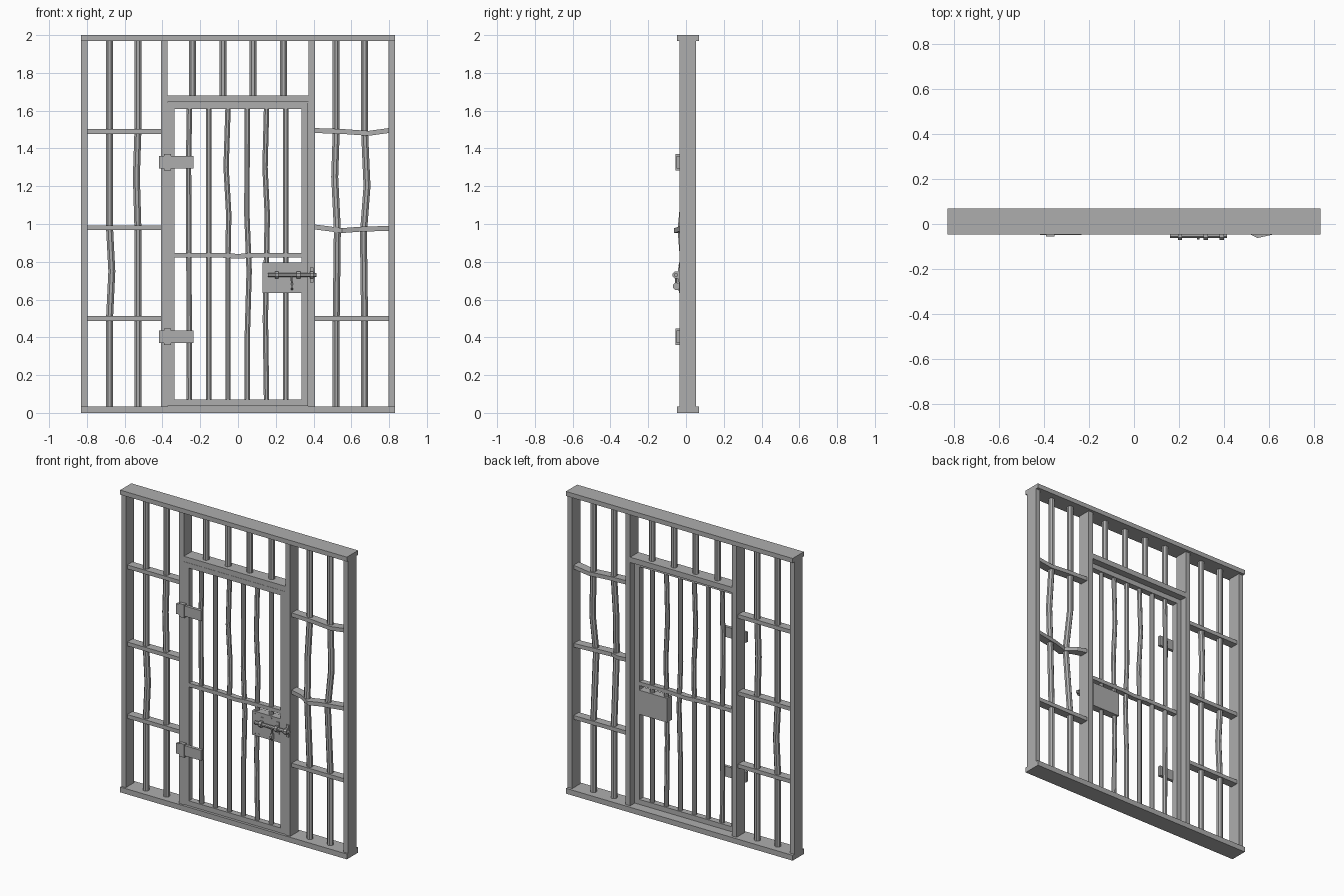
import bpy, bmesh, math
from mathutils import Vector

if "Cube" in bpy.data.objects:
    bpy.data.objects.remove(bpy.data.objects["Cube"], do_unlink=True)

steel = bpy.data.materials.new("grey_steel")
steel.use_nodes = True
colour = (0.42, 0.42, 0.42, 1)
steel.diffuse_color = colour
steel.node_tree.nodes["Principled BSDF"].inputs["Base Color"].default_value = colour


def finish(name, bm):
    bmesh.ops.recalc_face_normals(bm, faces=bm.faces)
    mesh = bpy.data.meshes.new(name)
    bm.to_mesh(mesh)
    bm.free()
    mesh.materials.append(steel)
    obj = bpy.data.objects.new(name, mesh)
    bpy.context.collection.objects.link(obj)
    return obj


def sweep(name, path, section, axis):
    """Carry a flat section along a path that runs mainly along one axis."""
    u, v = [Vector(e) for i, e in enumerate(((1, 0, 0), (0, 1, 0), (0, 0, 1))) if i != axis]
    bm = bmesh.new()
    rings = [[bm.verts.new(Vector(p) + u * a + v * b) for a, b in section] for p in path]
    n = len(section)
    for r, s in zip(rings, rings[1:]):
        for i in range(n):
            bm.faces.new((r[i], r[(i + 1) % n], s[(i + 1) % n], s[i]))
    bm.faces.new(rings[0])
    bm.faces.new(rings[-1])
    return finish(name, bm)


def circle(r, n=8):
    return [(r * math.cos(math.tau * (i + .5) / n), r * math.sin(math.tau * (i + .5) / n)) for i in range(n)]


def rect(w, h):
    return [(-w / 2, -h / 2), (w / 2, -h / 2), (w / 2, h / 2), (-w / 2, h / 2)]


def box(name, x0, x1, y0, y1, z0, z1):
    cx, cy = (x0 + x1) / 2, (y0 + y1) / 2
    return sweep(name, [(cx, cy, z0), (cx, cy, z1)], rect(x1 - x0, y1 - y0), 2)


def bar(name, x, y, z0, z1, r, bends=()):
    path = [(x, y, z0)] + [(x + dx, y + dy, z) for z, dx, dy in bends] + [(x, y, z1)]
    return sweep(name, path, circle(r), 2)


# Outer frame: beams, posts and lintel
box("bottom_beam", -.83, .83, -.047, .07, 0, .035)
box("top_beam", -.83, .83, -.047, .07, 1.97, 2)
for side, s in (("right", -1), ("left", 1)):
    for part, a, b in (("outer_post", .797, .83), ("inner_post", .372, .407)):
        x0, x1 = sorted((s * a, s * b))
        box(f"{side}_{part}", x0, x1, -.035, .052, .035, 1.97)
box("lintel", -.372, .372, -.035, .052, 1.645, 1.68)

# Side panel bars, some of them bent
bar("right_outer_bar", -.68, .01, .035, 1.97, .02, [(.5, 0, 0), (.75, .012, 0), (.98, 0, 0)])
bar("right_inner_bar", -.53, .01, .035, 1.97, .02, [(.98, 0, 0), (1.25, -.008, 0), (1.49, 0, 0)])
bar("left_inner_bar", .52, .01, .035, 1.97, .02,
    [(.5, 0, 0), (.97, .006, -.036), (1.25, -.008, -.01), (1.49, 0, 0)])
bar("left_outer_bar", .67, .01, .035, 1.97, .02,
    [(.5, 0, 0), (.95, -.006, -.02), (1.2, .013, -.008), (1.49, 0, 0)])

# Side panel crossbars
for z in (.5, .98, 1.49):
    sweep("right_crossbar", [(-.8, .008, z), (-.405, .008, z)], rect(.055, .026), 0)
sweep("left_lower_crossbar", [(.4, .008, .5), (.8, .008, .5)], rect(.055, .026), 0)
sweep("left_middle_crossbar", [(.4, .008, .985), (.48, 0, .975), (.55, -.035, .965),
                               (.64, -.015, .972), (.8, .008, .977)], rect(.055, .026), 0)
sweep("left_upper_crossbar", [(.4, .008, 1.495), (.55, .008, 1.49), (.69, .008, 1.48),
                              (.8, .008, 1.495)], rect(.055, .026), 0)

# Short bars over the door
for x in (-.24, -.08, .08, .24):
    bar("transom_bar", x, .01, 1.68, 1.97, .02)

# Door frame
box("door_hinge_stile", -.372, -.337, -.033, .008, .037, 1.643)
box("door_lock_stile", .335, .37, -.033, .008, .037, 1.643)
box("door_top_rail", -.34, .337, -.033, .008, 1.61, 1.643)
box("door_bottom_rail", -.34, .337, -.033, .008, .037, .07)
sweep("door_crossbar", [(-.34, -.012, .835), (-.1, -.012, .835), (0, -.012, .829),
                        (.1, -.012, .835), (.337, -.012, .835)], rect(.036, .025), 0)

# Door bars
door_bends = (
    [(.84, -.003, 0), (1.3, -.005, 0)], [],
    [(.84, 0, 0), (1.05, .004, 0), (1.3, -.01, 0)],
    [(.4, 0, 0), (.75, .01, 0), (1.05, -.002, 0)],
    [(.5, -.006, 0), (1.05, .004, 0), (1.3, -.008, 0)], [])
for i, bends in enumerate(door_bends):
    bar("door_bar", -.257 + i * .102, -.012, .07, 1.61, .0155, bends)

# Hinges
for z in (.403, 1.327):
    box("hinge_leaf", -.337, -.235, -.05, -.03, z - .034, z + .034)
    box("hinge_post_plate", -.418, -.337, -.05, -.03, z - .034, z + .034)
    box("hinge_knuckle", -.393, -.355, -.056, -.03, z - .044, z + .044)

# Lock plate with sliding bolt, guides and handle
box("lock_plate", .13, .336, -.038, .012, .635, .795)
sweep("lock_bolt", [(.16, -.052, .73), (.415, -.052, .73)], circle(.011), 0)
for x in (.205, .32, .39):
    sweep("bolt_guide", [(x - .01, -.052, .73), (x + .01, -.052, .73)], circle(.02), 0)
    box("guide_foot", x - .01, x + .01, -.043, -.034, .69, .77)
sweep("bolt_handle_stem", [(.282, -.052, .73), (.286, -.052, .68)], circle(.006, 6), 2)
sweep("bolt_handle", [(.28, -.05, .67), (.292, -.05, .67)], circle(.02), 0)
for x, z in ((.15, .65), (.15, .78), (.27, .78), (.18, .65)):
    sweep("plate_rivet", [(x, -.041, z), (x, -.037, z)], circle(.005, 6), 1)
